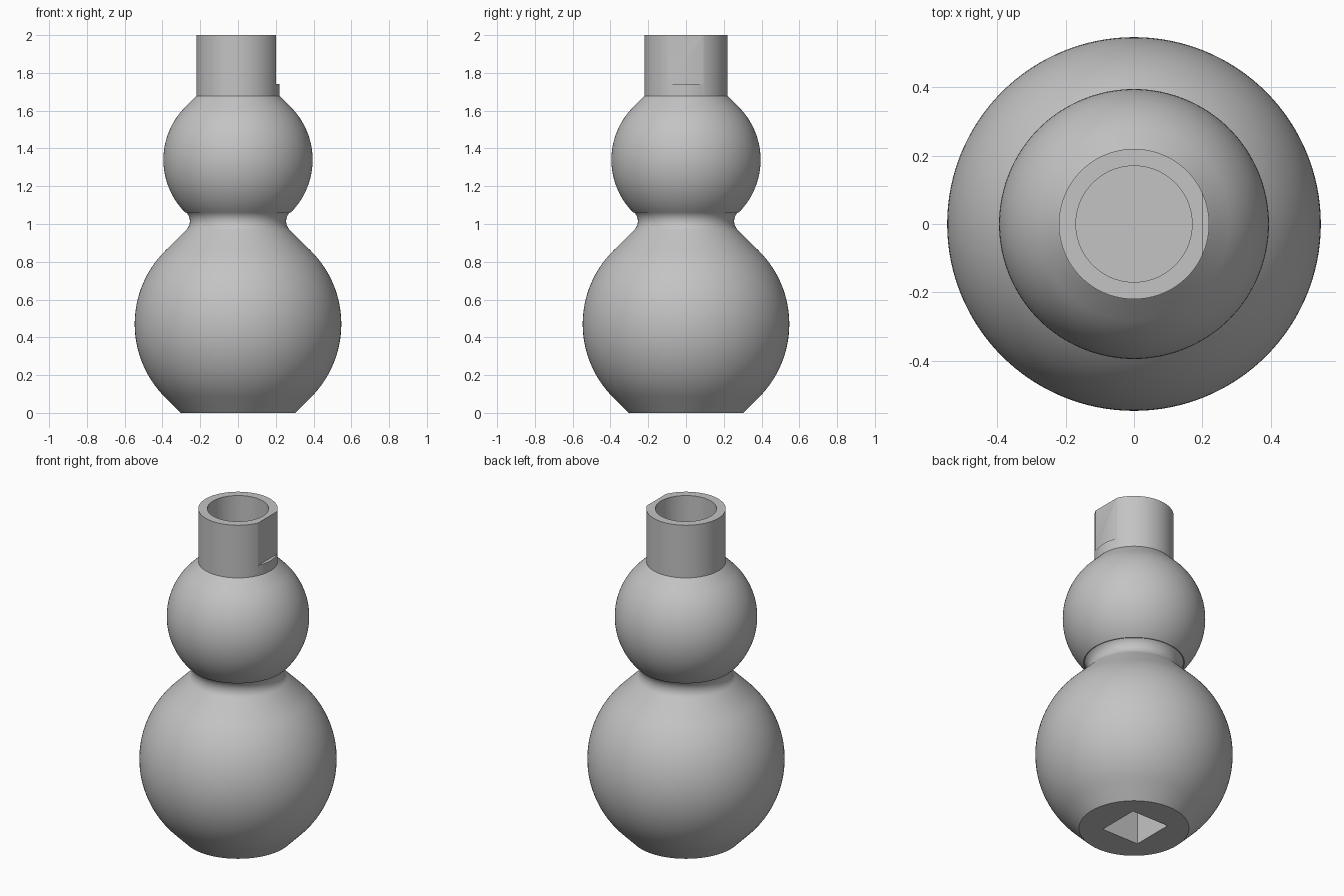
import bpy, bmesh
from math import cos, sin, pi, radians

cube = bpy.data.objects.get("Cube")
if cube:
    bpy.data.objects.remove(cube, do_unlink=True)

grey = bpy.data.materials.new("plain grey")
grey.use_nodes = True
colour = (0.55, 0.55, 0.55, 1)
grey.diffuse_color = colour
grey.node_tree.nodes["Principled BSDF"].inputs["Base Color"].default_value = colour


def arc(r, z, radius, start, end, steps):
    """Profile points along a circle centred at (r, z)."""
    angles = [radians(start + (end - start) * i / steps) for i in range(steps + 1)]
    return [(r + radius * cos(a), z + radius * sin(a)) for a in angles]


def lathe(name, profile, sides):
    """Revolve a profile that starts and ends on the z axis."""
    bm = bmesh.new()
    verts = [bm.verts.new((r, 0, z)) for r, z in profile]
    edges = [bm.edges.new(pair) for pair in zip(verts, verts[1:])]
    bmesh.ops.spin(bm, geom=verts + edges, cent=(0, 0, 0), axis=(0, 0, 1),
                   angle=2 * pi, steps=sides, use_merge=True)
    bmesh.ops.remove_doubles(bm, verts=bm.verts, dist=1e-5)
    bmesh.ops.recalc_face_normals(bm, faces=bm.faces)
    mesh = bpy.data.meshes.new(name)
    bm.to_mesh(mesh)
    bm.free()
    obj = bpy.data.objects.new(name, mesh)
    bpy.context.collection.objects.link(obj)
    mesh.materials.append(grey)
    return obj


def cut_box(target, name, centre, size):
    """Subtract a box from the target."""
    bpy.ops.mesh.primitive_cube_add(size=1, location=centre)
    box = bpy.context.object
    box.name = name
    box.scale = size
    box.hide_render = True
    box.data.materials.append(grey)
    bpy.context.view_layer.objects.active = target
    mod = target.modifiers.new(name, 'BOOLEAN')
    mod.operation = 'DIFFERENCE'
    mod.solver = 'EXACT'
    mod.object = box
    bpy.ops.object.modifier_apply(modifier=mod.name)
    bpy.data.objects.remove(box, do_unlink=True)


# Double-bulb body with a tubular neck and a round bore
profile = [(0, 0), (0.305, 0)]
profile += arc(0, 0.47, 0.547, -45, 45, 32)        # lower bulb
profile += arc(0.32, 1.015, 0.065, 225, 135, 12)   # waist fillet
profile += arc(0, 1.34, 0.395, -45, 45, 28)        # upper bulb
profile += [(0.22, 1.678), (0.22, 2), (0.17, 2), (0.17, 1.68), (0, 1.68)]
body = lathe("bottle_body", profile, 128)

# Flat on the side of the neck, and square pocket under the base
cut_box(body, "neck_flat", (0.3, 0, 1.92), (0.2, 0.6, 0.36))
cut_box(body, "base_pocket", (0, 0.01, 0.1), (0.25, 0.26, 0.6))

bpy.ops.object.select_all(action='DESELECT')
body.select_set(True)
bpy.context.view_layer.objects.active = body
bpy.ops.object.shade_smooth_by_angle(angle=radians(30))
